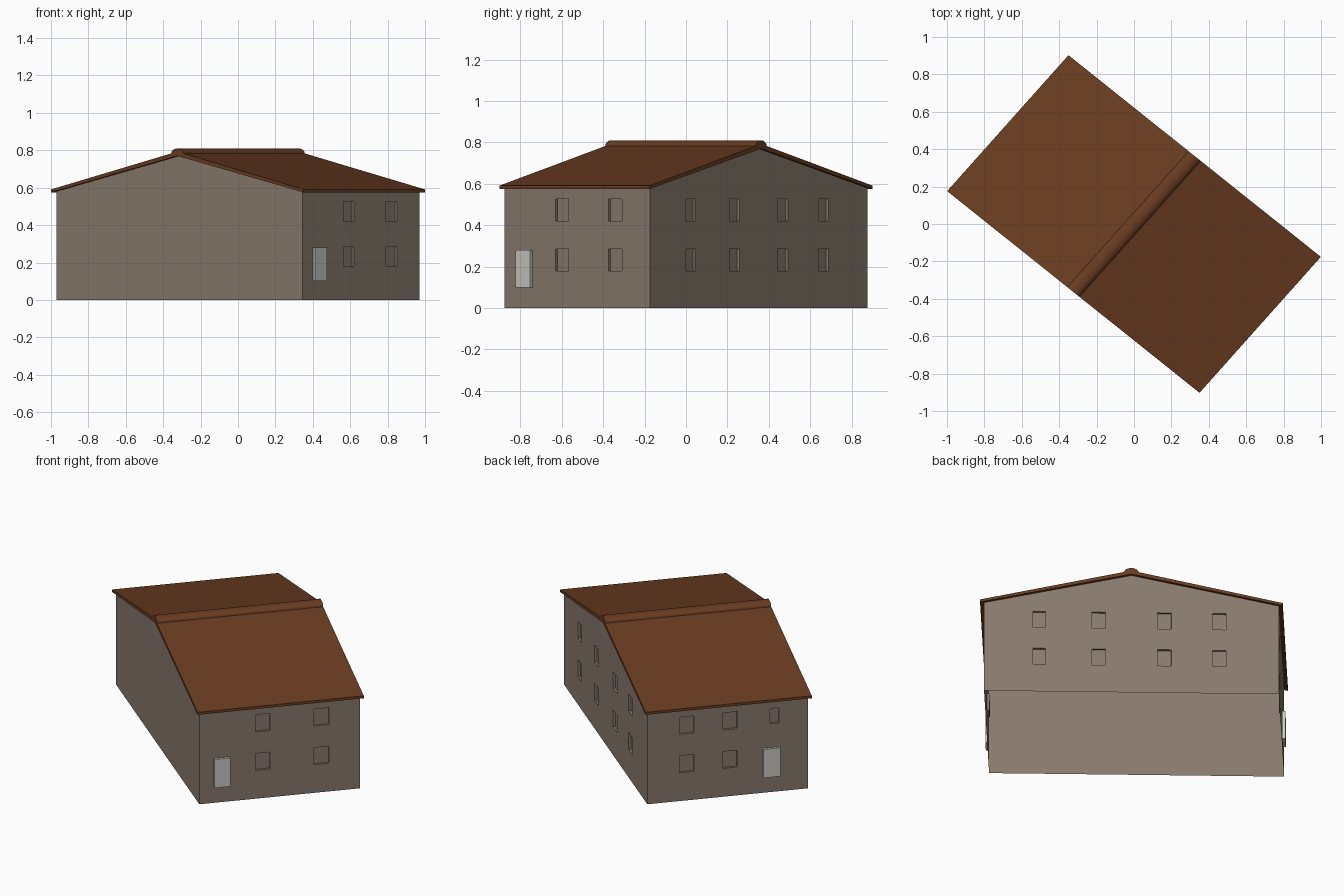
import bpy, bmesh, math
from mathutils import Vector

if "Cube" in bpy.data.objects:
    bpy.data.objects.remove(bpy.data.objects["Cube"])

# Slightly skewed plan axes: U runs along the gable walls, V along the ridge
U = Vector((0.781, -0.624, 0))
V = Vector((0.666, 0.746, 0))
Z = Vector((0, 0, 1))
HU, HV = 0.8415, 0.4705     # half sizes of the walls


def material(name, srgb):
    m = bpy.data.materials.new(name)
    lin = [((c / 255 + 0.055) / 1.055) ** 2.4 for c in srgb]
    m.diffuse_color = (*lin, 1)
    m.use_nodes = True
    m.node_tree.nodes["Principled BSDF"].inputs["Base Color"].default_value = m.diffuse_color
    return m


WALL = material("wall plaster", (136, 123, 110))
ROOF = material("roof brown", (106, 60, 33))
PANE = material("pale pane", (202, 200, 193))


def prism(name, profile, origin, a, b, sweep, mat):
    """Profile in the a/b plane, extruded along the sweep vector."""
    bm = bmesh.new()
    face = bm.faces.new([bm.verts.new(origin + a * p + b * q) for p, q in profile])
    ext = bmesh.ops.extrude_face_region(bm, geom=[face])["geom"]
    bmesh.ops.translate(bm, vec=sweep,
                        verts=[g for g in ext if isinstance(g, bmesh.types.BMVert)])
    bmesh.ops.recalc_face_normals(bm, faces=bm.faces)
    me = bpy.data.meshes.new(name)
    bm.to_mesh(me)
    bm.free()
    me.materials.append(mat)
    ob = bpy.data.objects.new(name, me)
    bpy.context.collection.objects.link(ob)
    return ob


def along_ridge(name, profile, half, mat):
    return prism(name, profile, -V * half, U, Z, V * 2 * half, mat)


# House body
house = along_ridge("house_walls", [(-HU, 0), (HU, 0), (HU, .58), (0, .77), (-HU, .58)], HV, WALL)
house.data.materials.append(PANE)

# Thin gabled roof with overhang
along_ridge("roof", [(-.864, .575), (0, .77), (.864, .575),
                     (.864, .591), (0, .793), (-.864, .591)], .487, ROOF)

# Rounded ridge cap
cap = [(.042 * math.cos(math.pi * i / 8), .783 + .027 * math.sin(math.pi * i / 8))
       for i in range(9)]
along_ridge("ridge_cap", cap, .487, ROOF)


def panel(name, wall, span, zs, inner, outer):
    """Block on a wall; span is given as fractions of the wall length."""
    corner, direction, length = wall
    out = direction.cross(Z).normalized()
    s0, s1 = span[0] * length, span[1] * length
    prof = [(s0, zs[0]), (s1, zs[0]), (s1, zs[1]), (s0, zs[1])]
    return prism(name, prof, corner - out * inner, direction, Z, out * (outer + inner), PANE)


LOW, HIGH, DOOR = (.178, .284), (.42, .527), (.10, .28)
DEPTH = .014
right_wall = (U * HU - V * HV, V, 2 * HV)
back_wall = (U * HU + V * HV, -U, 2 * HU)
left_wall = (-U * HU + V * HV, -V, 2 * HV)

# Recessed windows, two storeys on each windowed wall
columns = [("right", right_wall, [(.350, .440), (.715, .808)]),
           ("back", back_wall, [(.166, .208), (.366, .412), (.588, .635), (.775, .821)]),
           ("left", left_wall, [(.20, .29), (.47, .56)])]
cutters = [panel("window_cutter_small", left_wall, (.765, .82), (.43, .525), DEPTH, .02)]
for side, wall, spans in columns:
    for span in spans:
        for zs in (LOW, HIGH):
            cutters.append(panel(f"{side}_window_cutter", wall, span, zs, DEPTH, .02))
for c in cutters:
    c.hide_render = True
    mod = house.modifiers.new("window", 'BOOLEAN')
    mod.operation, mod.solver, mod.object = 'DIFFERENCE', 'EXACT', c
deps = bpy.context.evaluated_depsgraph_get()
bm = bmesh.new()
bm.from_mesh(bpy.data.meshes.new_from_object(house.evaluated_get(deps)))
house.modifiers.clear()
for c in cutters:
    bpy.data.objects.remove(c)

# Colour the recessed panes by depth; leave the body open below and under the roof
outs = [(w[0], w[1].cross(Z).normalized()) for _, w, _ in columns]
for f in bm.faces:
    mid = f.calc_center_median()
    f.material_index = int(any(f.normal.dot(n) > .99 and (mid - p).dot(n) < -DEPTH / 2
                               and (mid - p).dot(n) > -DEPTH * 1.5 for p, n in outs))
gone = [f for f in bm.faces if f.calc_center_median().z < .001
        or (f.normal.z > .5 and f.calc_area() > .3)]
bmesh.ops.delete(bm, geom=gone, context='FACES')
bm.to_mesh(house.data)
bm.free()
house.data.materials.clear()
house.data.materials.append(WALL)
house.data.materials.append(PANE)

# Projecting doors
panel("right_door", right_wall, (.09, .19), DOOR, .003, .016)
panel("left_door", left_wall, (.72, .825), DOOR, .003, .016)
